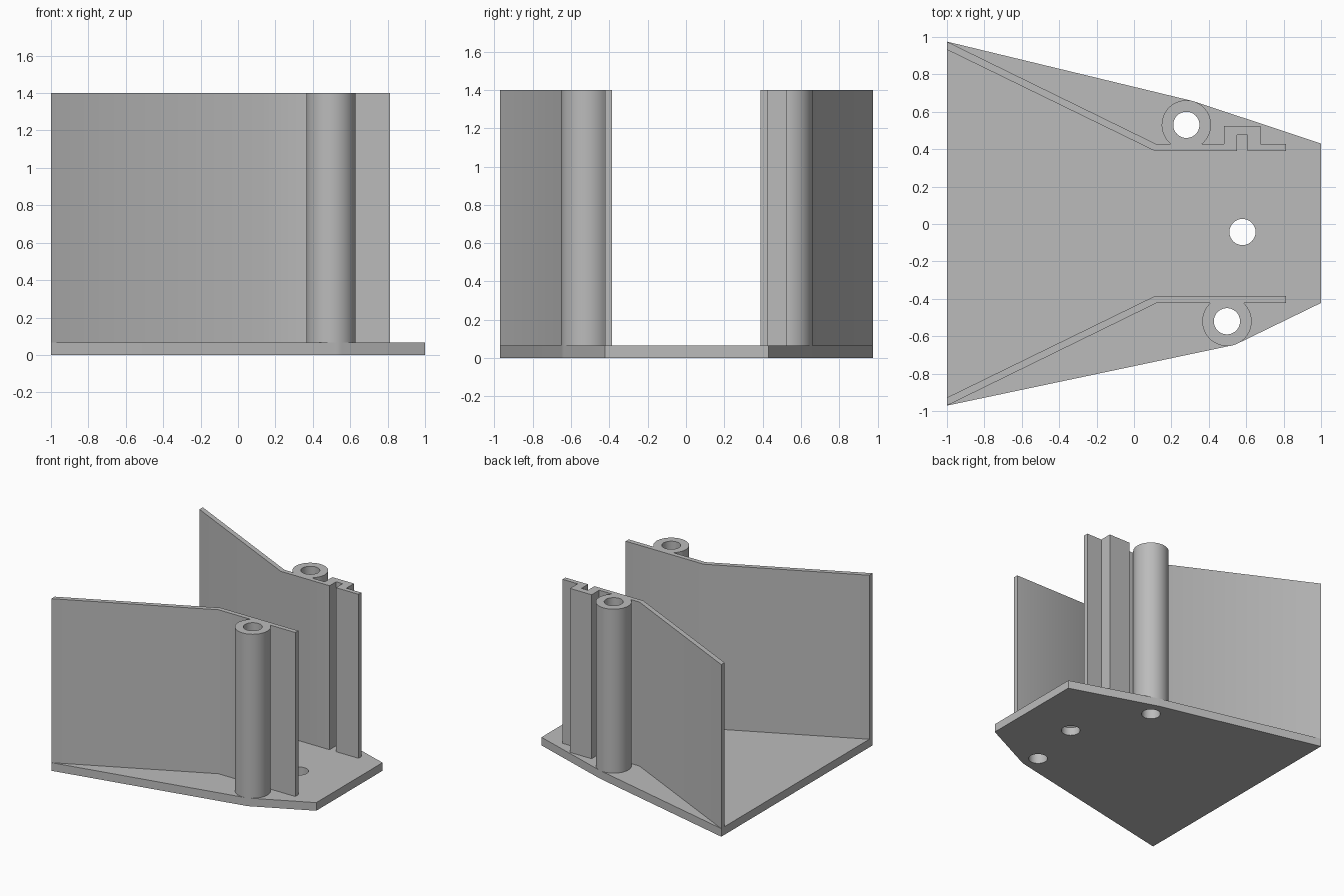
import bpy, bmesh, math
from mathutils.geometry import convex_hull_2d

if "Cube" in bpy.data.objects:
    bpy.data.objects.remove(bpy.data.objects["Cube"])

PLATE, TOP = 0.066, 1.4
BOSS_R, HOLE_R = 0.132, 0.07

grey = bpy.data.materials.new("plain grey")
grey.diffuse_color = (0.5, 0.5, 0.5, 1)
grey.use_nodes = True
grey.node_tree.nodes["Principled BSDF"].inputs["Base Color"].default_value = grey.diffuse_color


def circle(c, r, n=64):
    return [(c[0] + r * math.cos(2 * math.pi * i / n),
             c[1] + r * math.sin(2 * math.pi * i / n)) for i in range(n)]


def boss_arc(c, y_wall, n=40):
    """Outer arc of a boss, left to right, starting and ending on the wall line."""
    side = 1 if c[1] > 0 else -1
    a = math.asin((abs(y_wall) - abs(c[1])) / BOSS_R)
    return [(c[0] + BOSS_R * math.cos(t), c[1] + side * BOSS_R * math.sin(t))
            for t in (math.pi - a + (2 * a - math.pi) * i / n for i in range(n + 1))]


def prism(name, loops, z0, z1):
    """Extrude a flat outline with holes between two heights."""
    cu = bpy.data.curves.new(name, 'CURVE')
    cu.dimensions, cu.fill_mode = '2D', 'BOTH'
    cu.extrude = (z1 - z0) / 2
    for pts in loops:
        sp = cu.splines.new('POLY')
        sp.points.add(len(pts) - 1)
        for p, (x, y) in zip(sp.points, pts):
            p.co = (x, y, 0, 1)
        sp.use_cyclic_u = True
    tmp = bpy.data.objects.new(name + "_outline", cu)
    bpy.context.collection.objects.link(tmp)
    bpy.context.view_layer.update()
    me = bpy.data.meshes.new_from_object(
        tmp.evaluated_get(bpy.context.evaluated_depsgraph_get()))
    bpy.data.objects.remove(tmp)
    me.name = name
    bm = bmesh.new()
    bm.from_mesh(me)
    bmesh.ops.remove_doubles(bm, verts=bm.verts, dist=1e-5)
    bmesh.ops.translate(bm, verts=bm.verts, vec=(0, 0, (z0 + z1) / 2))
    bmesh.ops.recalc_face_normals(bm, faces=bm.faces)
    bm.to_mesh(me)
    bm.free()
    me.materials.clear()
    me.materials.append(grey)
    ob = bpy.data.objects.new(name, me)
    bpy.context.collection.objects.link(ob)
    bpy.ops.object.select_all(action='DESELECT')
    ob.select_set(True)
    bpy.context.view_layer.objects.active = ob
    bpy.ops.object.shade_smooth_by_angle(angle=math.radians(30))
    return ob


back_boss, front_boss, plate_hole = (0.28, 0.53), (0.497, -0.52), (0.58, -0.043)

# base plate: corners wrapped tightly around the two bosses
pts = [(-1, 0.975), (1, 0.43), (1, -0.422), (-1, -0.971)]
pts += circle(back_boss, BOSS_R) + circle(front_boss, BOSS_R)
outline = [pts[i] for i in convex_hull_2d(pts)]
holes = [circle(c, HOLE_R) for c in (back_boss, front_boss, plate_hole)]
prism("base_plate", [outline] + holes, 0, PLATE)

# back wall with screw boss and a rectangular groove
back = [(-1, 0.975), (0.12, 0.427)] + boss_arc(back_boss, 0.427) + [
    (0.482, 0.427), (0.482, 0.525), (0.676, 0.525), (0.676, 0.427), (0.812, 0.427),
    (0.812, 0.39), (0.608, 0.39), (0.608, 0.475), (0.551, 0.475), (0.551, 0.39),
    (0.112, 0.39), (-1, 0.932)]
prism("back_wall", [back, holes[0]], PLATE, TOP)

# front wall with screw boss
front = [(-1, -0.971), (0.12, -0.423)] + boss_arc(front_boss, -0.423) + [
    (0.812, -0.423), (0.812, -0.385), (0.112, -0.385), (-1, -0.928)]
prism("front_wall", [front, holes[1]], PLATE, TOP)
